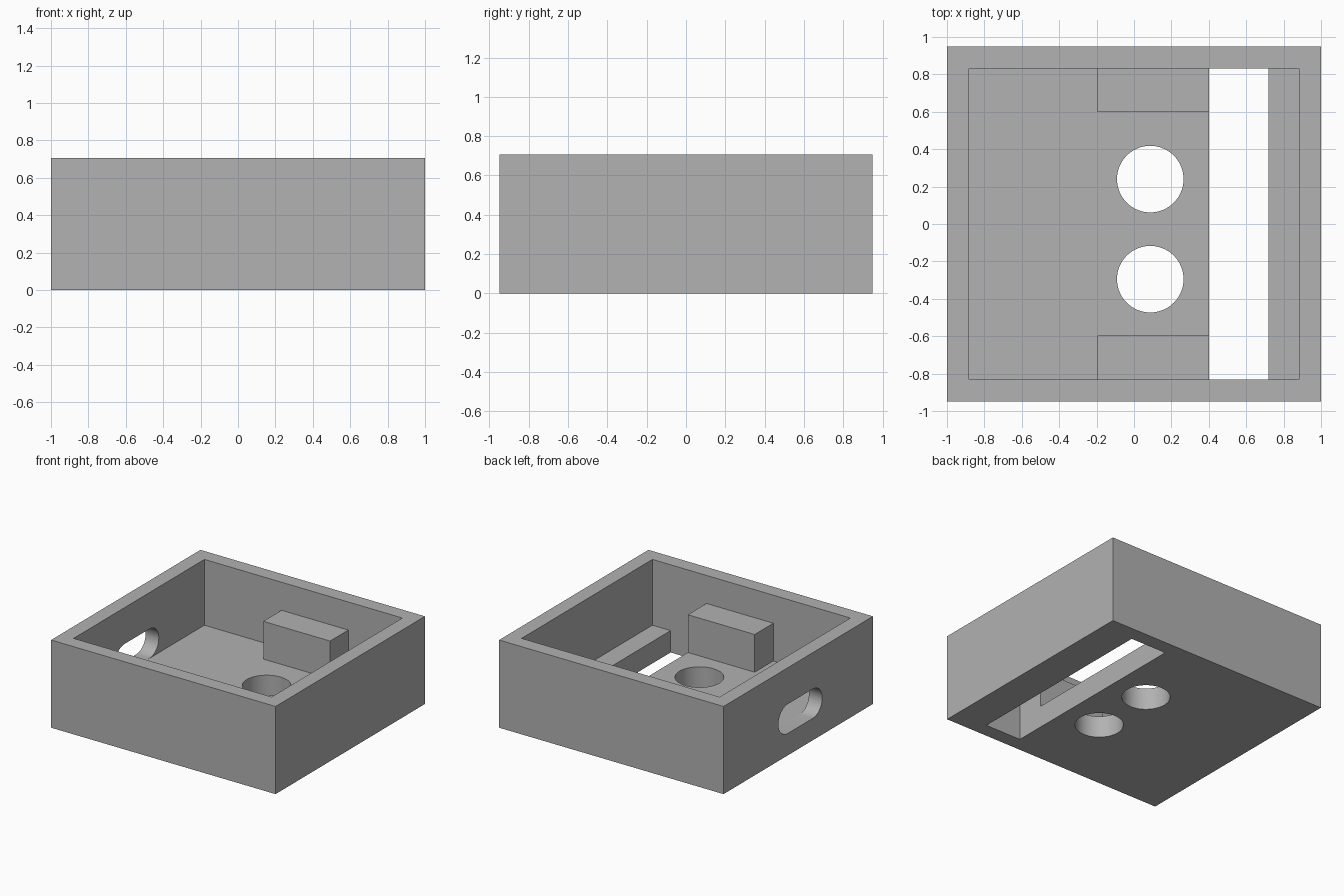
import bpy
import bmesh
import math
from mathutils import Matrix

if "Cube" in bpy.data.objects:
    bpy.data.objects.remove(bpy.data.objects["Cube"], do_unlink=True)

HALF_X, HALF_Y, HEIGHT = 1.0, 0.95, 0.706
WALL, FLOOR = 0.118, 0.176
IN_X, IN_Y = HALF_X - WALL, HALF_Y - WALL

grey = bpy.data.materials.new("plain grey")
grey.use_nodes = True
colour = (0.445, 0.445, 0.445, 1)
grey.diffuse_color = colour
grey.node_tree.nodes["Principled BSDF"].inputs["Base Color"].default_value = colour


def add_object(name, bm):
    bmesh.ops.recalc_face_normals(bm, faces=bm.faces)
    mesh = bpy.data.meshes.new(name)
    bm.to_mesh(mesh)
    bm.free()
    mesh.materials.append(grey)
    obj = bpy.data.objects.new(name, mesh)
    bpy.context.collection.objects.link(obj)
    return obj


def box(name, x0, x1, y0, y1, z0, z1):
    bm = bmesh.new()
    size = Matrix.Diagonal((x1 - x0, y1 - y0, z1 - z0, 1))
    centre = Matrix.Translation(((x0 + x1) / 2, (y0 + y1) / 2, (z0 + z1) / 2))
    bmesh.ops.create_cube(bm, size=1, matrix=centre @ size)
    return add_object(name, bm)


def prism(name, outline, direction):
    """Extrude a closed outline along a direction."""
    bm = bmesh.new()
    face = bm.faces.new([bm.verts.new(p) for p in outline])
    made = bmesh.ops.extrude_face_region(bm, geom=[face])
    verts = [v for v in made["geom"] if isinstance(v, bmesh.types.BMVert)]
    bmesh.ops.translate(bm, verts=verts, vec=direction)
    return add_object(name, bm)


def cut(target, cutter):
    cutter.hide_render = True
    mod = target.modifiers.new("cut", "BOOLEAN")
    mod.operation = "DIFFERENCE"
    mod.solver = "EXACT"
    mod.object = cutter
    bpy.context.view_layer.objects.active = target
    bpy.ops.object.modifier_apply(modifier=mod.name)
    bpy.data.objects.remove(cutter, do_unlink=True)


# Open tray with a thick floor
tray = box("tray", -HALF_X, HALF_X, -HALF_Y, HALF_Y, 0, HEIGHT)
cut(tray, box("cavity_cutter", -IN_X, IN_X, -IN_Y, IN_Y, FLOOR, 1))

# Long opening across the floor
cut(tray, box("floor_slot_cutter", 0.4, 0.72, -IN_Y, IN_Y, -0.2, FLOOR + 0.1))

# Two round holes through the floor
STEPS = 64
for y in (0.24, -0.295):
    ring = [(0.087 + 0.178 * math.cos(math.tau * i / STEPS),
             y + 0.178 * math.sin(math.tau * i / STEPS), -0.2) for i in range(STEPS)]
    cut(tray, prism("round_hole_cutter", ring, (0, 0, 0.5)))

# Rounded slot through the side wall, resting just above the floor
radius, slot_y, half_run = 0.118, -0.026, 0.16
outline = []
for side in (1, -1):
    for i in range(25):
        a = math.pi * i / 24
        outline.append((-1.2, slot_y + side * (half_run + radius * math.sin(a)),
                        FLOOR + radius + 0.001 + side * radius * math.cos(a)))
cut(tray, prism("wall_slot_cutter", outline, (0.4, 0, 0)))

# Support blocks against the front and back walls
box("front_block", -0.195, 0.4, -IN_Y, -0.595, FLOOR, 0.48)
box("back_block", -0.195, 0.4, 0.6, IN_Y, FLOOR, 0.48)

# Smooth the round cuts, keep the edges crisp
bpy.ops.object.select_all(action="DESELECT")
tray.select_set(True)
bpy.context.view_layer.objects.active = tray
bpy.ops.object.shade_smooth_by_angle(angle=math.radians(30))
